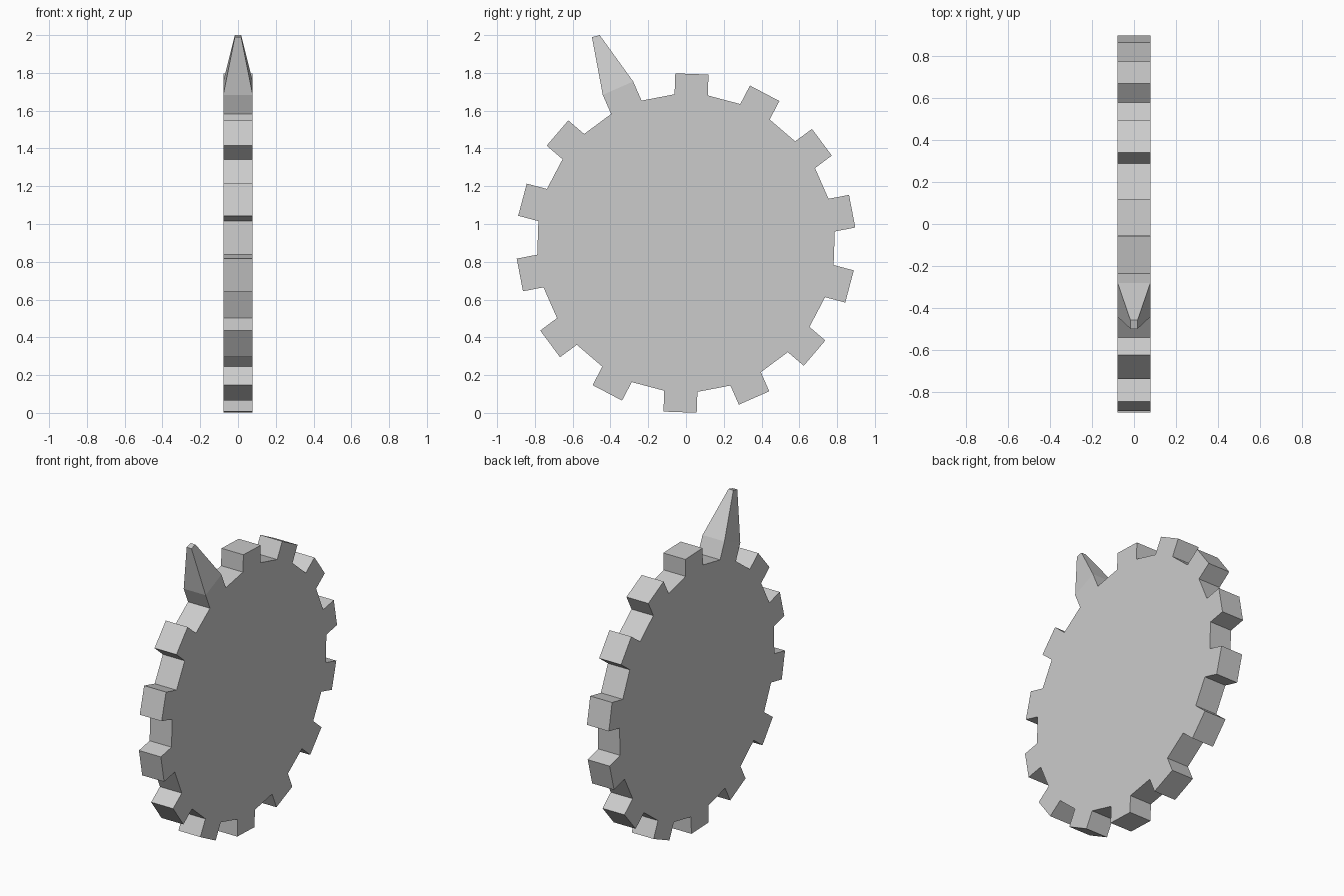
import bpy, bmesh
from math import radians, sin, cos, asin

if "Cube" in bpy.data.objects:
    bpy.data.objects.remove(bpy.data.objects["Cube"])

TEETH = 14
R_OUT, R_ROOT = 0.90, 0.79
HALF_TOOTH = 0.088      # half width of the parallel-sided teeth
HALF_THICK = 0.078
CZ = 0.899
OFFSET = radians(2)
STEP = radians(360 / TEETH)


def rim(r, a):
    return (r * sin(a), CZ + r * cos(a))


# Gear outline: root, tip, tip, root for each tooth
outline = []
for k in range(TEETH):
    a = OFFSET + k * STEP
    hi, ho = asin(HALF_TOOTH / R_ROOT), asin(HALF_TOOTH / R_OUT)
    outline += [rim(R_ROOT, a - hi), rim(R_OUT, a - ho),
                rim(R_OUT, a + ho), rim(R_ROOT, a + hi)]

bm = bmesh.new()
left = [bm.verts.new((-HALF_THICK, y, z)) for y, z in outline]
right = [bm.verts.new((HALF_THICK, y, z)) for y, z in outline]
bm.faces.new(left)
bm.faces.new(right[::-1])
n = len(outline)
sides = [bm.faces.new((left[i], left[(i + 1) % n], right[(i + 1) % n], right[i]))
         for i in range(n)]

# Spike: the last tooth's outer face drawn out to a small blunt tip
tip_face = sides[(TEETH - 1) * 4 + 1]
new = bmesh.ops.extrude_discrete_faces(bm, faces=[tip_face])["faces"][0]
mid_y = new.calc_center_median().y
for v in new.verts:
    y, z = (-0.498, 1.989) if v.co.y < mid_y else (-0.457, 2.0)
    v.co = (0.017 if v.co.x > 0 else -0.017, y, z)

bmesh.ops.recalc_face_normals(bm, faces=bm.faces[:])
mesh = bpy.data.meshes.new("spiked_gear")
bm.to_mesh(mesh)
bm.free()
gear = bpy.data.objects.new("spiked_gear", mesh)
bpy.context.collection.objects.link(gear)
